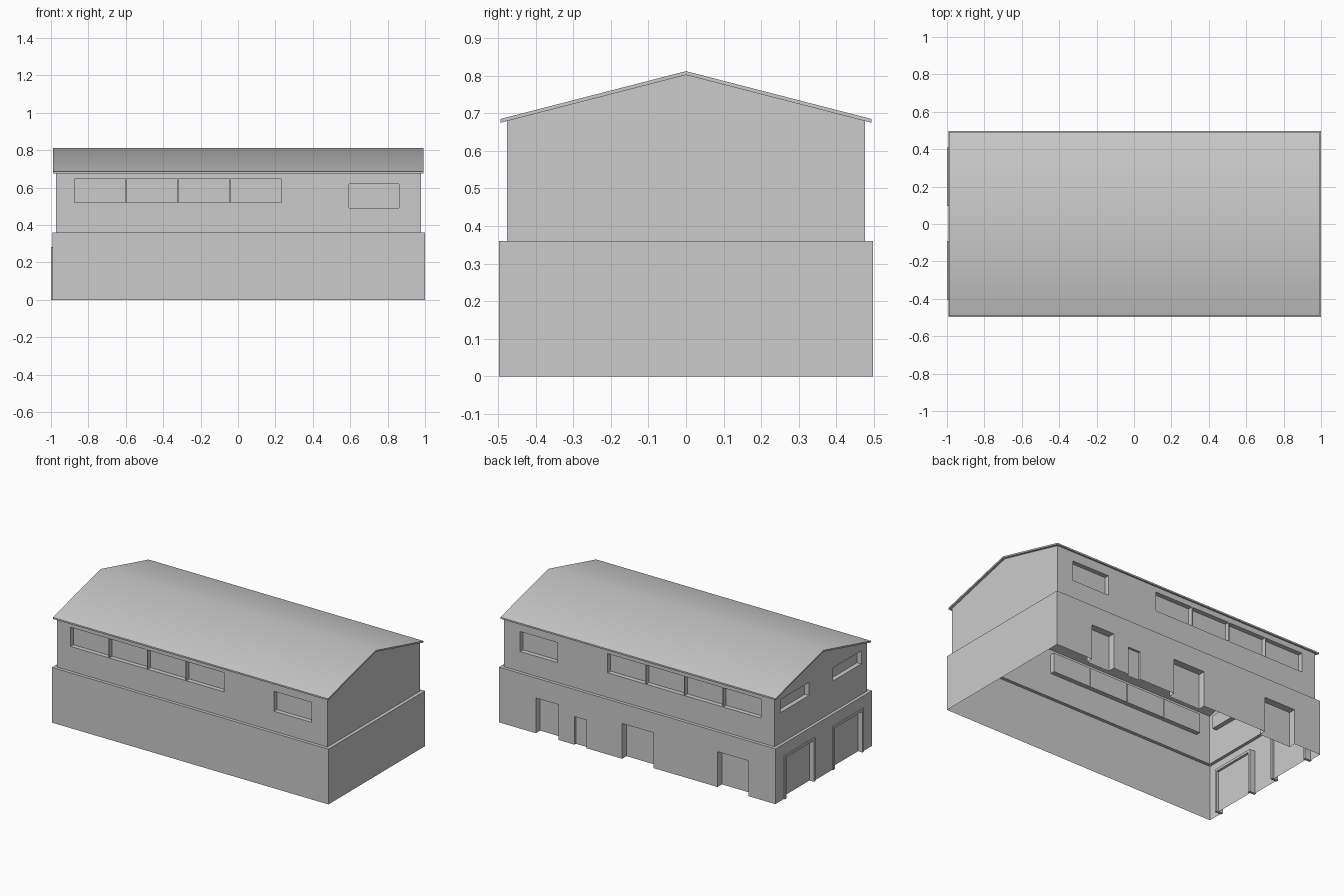
import bpy
import bmesh
import math
from mathutils import Vector

cube = bpy.data.objects.get("Cube")
if cube:
    bpy.data.objects.remove(cube, do_unlink=True)

# One plain colour for the whole building
GREY = (0.6, 0.6, 0.6, 1)
grey = bpy.data.materials.new("plain grey")
grey.use_nodes = True
grey.diffuse_color = GREY
grey.node_tree.nodes["Principled BSDF"].inputs["Base Color"].default_value = GREY

# Main sizes
LX0, LX1, LY = -0.993, 1.0, 0.497        # lower storey
UX0, UX1, UY = -0.973, 0.978, 0.476      # upper storey
LEDGE, EAVE, APEX = 0.36, 0.68, 0.803


def finish(name, bm):
    me = bpy.data.meshes.new(name)
    bmesh.ops.remove_doubles(bm, verts=bm.verts, dist=0.0001)
    bm.to_mesh(me)
    bm.free()
    me.materials.append(grey)
    ob = bpy.data.objects.new(name, me)
    bpy.context.collection.objects.link(ob)
    return ob


def add_face(bm, points, hint):
    """Add a face whose normal points along hint."""
    f = bm.faces.new([bm.verts.new(p) for p in points])
    f.normal_update()
    if f.normal.dot(hint) < 0:
        f.normal_flip()


def wall(name, out, dist, span, z0, z1, holes=(), gable=False):
    """Sheet wall facing out; holes are (u0, u1, z0, z1, depth) recesses."""
    out = Vector(out)
    along = Vector((abs(out.y), abs(out.x), 0))
    up = Vector((0, 0, 1))

    def at(u, z, d=0):
        return along * u + up * z + out * (dist - d)

    bm = bmesh.new()
    us = sorted({*span, *(u for h in holes for u in h[:2])})
    zs = sorted({z0, z1, *(z for h in holes for z in h[2:4])})
    for a, b in zip(us, us[1:]):
        for c, d in zip(zs, zs[1:]):
            mu, mz = (a + b) / 2, (c + d) / 2
            if not any(h[0] < mu < h[1] and h[2] < mz < h[3] for h in holes):
                add_face(bm, [at(a, c), at(b, c), at(b, d), at(a, d)], out)
    # Recessed panels with their jambs, lintels and sills
    for a, b, c, d, deep in holes:
        add_face(bm, [at(a, c, deep), at(b, c, deep), at(b, d, deep), at(a, d, deep)], out)
        sides = [((a, c), (a, d), along), ((b, c), (b, d), -along), ((a, d), (b, d), -up)]
        if c > z0:
            sides.append(((a, c), (b, c), up))
        for p, q, hint in sides:
            add_face(bm, [at(*p), at(*q), at(*q, deep), at(*p, deep)], hint)
    if gable:
        add_face(bm, [at(span[0], z1), at(span[1], z1), at(0, APEX)], out)
    return finish(name, bm)


def box(name, lo, hi):
    bm = bmesh.new()
    bmesh.ops.create_cube(bm, size=1)
    lo, hi = Vector(lo), Vector(hi)
    for v in bm.verts:
        v.co = [(lo[i] + hi[i]) / 2 + v.co[i] * (hi[i] - lo[i]) for i in range(3)]
    return finish(name, bm)


# Window rows: four in a run and one single, the same on both long sides
GAP = 0.003
windows = [(-0.877 + i * 0.278 + GAP, -0.877 + (i + 1) * 0.278 - GAP, 0.52, 0.645, 0.03)
           for i in range(4)]
windows.append((0.593, 0.862, 0.49, 0.62, 0.03))
end_windows = [(0.125, 0.415, 0.56, 0.645, 0.03), (-0.415, -0.125, 0.56, 0.645, 0.03)]

# Doors along the back, with one small shallow door
back_doors = [(0.57, 0.735, 0, 0.23, 0.045), (0.37, 0.457, 0, 0.183, 0.015),
              (-0.115, 0.112, 0, 0.23, 0.045), (-0.80, -0.575, 0, 0.23, 0.045)]

# Framed gates on the end
POST, GATE_TOP = 0.016, 0.283
gates = [(0.095, 0.41), (-0.405, -0.09)]
gate_holes = [(a + POST / 2, b - POST / 2, 0, GATE_TOP - POST / 2, 0.025) for a, b in gates]

# Lower storey
wall("front_lower_wall", (0, -1, 0), LY, (LX0, LX1), 0, LEDGE)
wall("back_lower_wall", (0, 1, 0), LY, (LX0, LX1), 0, LEDGE, back_doors)
wall("left_lower_wall", (1, 0, 0), LX1, (-LY, LY), 0, LEDGE)
wall("right_lower_wall", (-1, 0, 0), -LX0, (-LY, LY), 0, LEDGE, gate_holes)

# Upper storey
wall("front_upper_wall", (0, -1, 0), UY, (UX0, UX1), LEDGE, EAVE, windows)
wall("back_upper_wall", (0, 1, 0), UY, (UX0, UX1), LEDGE, EAVE, windows)
wall("left_gable_wall", (1, 0, 0), UX1, (-UY, UY), LEDGE, EAVE, gable=True)
wall("right_gable_wall", (-1, 0, 0), -UX0, (-UY, UY), LEDGE, EAVE, end_windows, gable=True)

# Ledge between the storeys
bm = bmesh.new()
outer = [(LX0, -LY), (LX1, -LY), (LX1, LY), (LX0, LY)]
inner = [(UX0, -UY), (UX1, -UY), (UX1, UY), (UX0, UY)]
for i in range(4):
    j = (i + 1) % 4
    add_face(bm, [(*p, LEDGE) for p in (outer[i], outer[j], inner[j], inner[i])],
             Vector((0, 0, 1)))
finish("ledge", bm)

# Gate frames
for side, (a, b) in zip(("back", "front"), gates):
    box(side + "_gate_post_a", (-1, a, 0), (-0.953, a + POST, GATE_TOP))
    box(side + "_gate_post_b", (-1, b - POST, 0), (-0.953, b, GATE_TOP))
    box(side + "_gate_lintel", (-1, a + POST, GATE_TOP - POST), (-0.953, b - POST, GATE_TOP))

# Roof: thin pitched slab with soft shading across the ridge
bm = bmesh.new()
profile = [(-0.493, 0.675), (-0.493, 0.685), (0, 0.812), (0.493, 0.685), (0.493, 0.675), (0, 0.802)]
ends = [[bm.verts.new((x, y, z)) for y, z in profile] for x in (-0.99, 0.993)]
for i in range(6):
    j = (i + 1) % 6
    bm.faces.new((ends[0][i], ends[0][j], ends[1][j], ends[1][i]))
for e in ends:
    bm.faces.new((e[0], e[1], e[2], e[5]))
    bm.faces.new((e[5], e[2], e[3], e[4]))
bmesh.ops.recalc_face_normals(bm, faces=bm.faces)
roof = finish("roof", bm)
roof.data.shade_smooth()
roof.data.set_sharp_from_angle(angle=math.radians(35))
